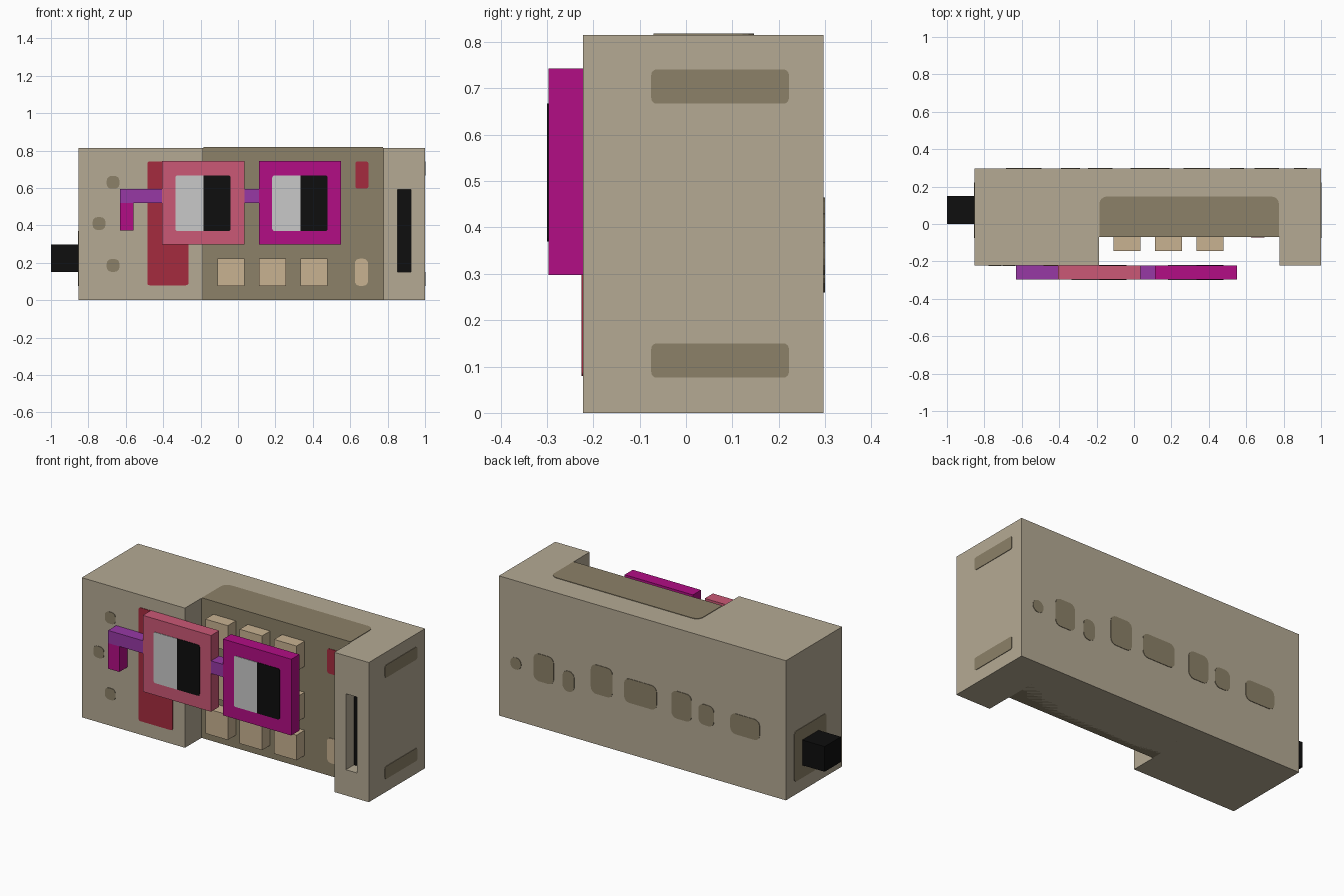
import bpy, bmesh, math
from mathutils import Vector

if "Cube" in bpy.data.objects:
    bpy.data.objects.remove(bpy.data.objects["Cube"])


def material(name, rgb):
    lin = [((c / 255 + 0.055) / 1.055) ** 2.4 if c > 10 else c / 255 / 12.92 for c in rgb]
    m = bpy.data.materials.new(name)
    m.diffuse_color = (*lin, 1)
    m.use_nodes = True
    m.node_tree.nodes["Principled BSDF"].inputs["Base Color"].default_value = m.diffuse_color
    return m


BEIGE = material("beige", (181, 170, 148))
OLIVE = material("dark_olive", (140, 129, 104))
BLACK = material("black", (14, 14, 14))
RED = material("red", (165, 43, 63))
PINK = material("pink", (203, 88, 118))
MAGENTA = material("magenta", (178, 13, 133))
PURPLE = material("purple", (151, 56, 165))
GREY = material("light_grey", (201, 201, 201))
TAN = material("tan", (200, 178, 145))


def finish(name, bm, *mats):
    bmesh.ops.recalc_face_normals(bm, faces=bm.faces)
    me = bpy.data.meshes.new(name)
    bm.to_mesh(me)
    bm.free()
    for m in mats:
        me.materials.append(m)
    ob = bpy.data.objects.new(name, me)
    bpy.context.collection.objects.link(ob)
    return ob


def box(name, x, y, z, *mats):
    """Box from (min, max) pairs."""
    bm = bmesh.new()
    bmesh.ops.create_cube(bm, size=1)
    for v in bm.verts:
        v.co = Vector([(r[0] + r[1]) / 2 + c * (r[1] - r[0]) for r, c in zip((x, y, z), v.co)])
    return finish(name, bm, *mats)


def plate(name, axis, pos, u, v, mat, radii=0.02, t=0.003):
    """Thin rounded plate lying on the plane axis = pos.
    radii: one value or four, from the (u max, v max) corner anticlockwise."""
    if not isinstance(radii, tuple):
        radii = (radii,) * 4
    pts = []
    for k, (cu, cv) in enumerate([(1, 1), (-1, 1), (-1, -1), (1, -1)]):
        r = radii[k]
        eu, ev = u[cu > 0] - cu * r, v[cv > 0] - cv * r
        for i in range(5 if r else 1):
            a = (k + i / 4) * math.pi / 2
            pts.append((eu + r * math.cos(a), ev + r * math.sin(a)))
    bm = bmesh.new()
    place = {"x": lambda p, d: (pos + d, p[0], p[1]),
             "y": lambda p, d: (p[0], pos + d, p[1]),
             "z": lambda p, d: (p[0], p[1], pos + d)}[axis]
    low, high = [[bm.verts.new(place(p, d)) for p in pts] for d in (-t, t)]
    bm.faces.new(low)
    bm.faces.new(high)
    n = len(pts)
    for i in range(n):
        j = (i + 1) % n
        bm.faces.new((low[i], low[j], high[j], high[i]))
    return finish(name, bm, mat)


# Body dimensions
H, FRONT, BACK, FLOOR = 0.815, -0.222, 0.297, -0.07
SLOT_BACK = FRONT + 0.074

# Body: block with a notch across the front, extruded upward
bm = bmesh.new()
outline = [(-0.853, FRONT), (-0.187, FRONT), (-0.187, FLOOR), (0.777, FLOOR),
           (0.777, FRONT), (1, FRONT), (1, BACK), (-0.853, BACK)]
base = bm.faces.new([bm.verts.new((x, y, 0)) for x, y in outline])
top = bmesh.ops.extrude_face_region(bm, geom=[base])["geom"]
bmesh.ops.translate(bm, vec=(0, 0, H), verts=[g for g in top if isinstance(g, bmesh.types.BMVert)])
body = finish("body", bm, BEIGE, OLIVE, BLACK)

# Slot cut into the right pillar
cutter = box("slot_cutter", (0.852, 0.925), (FRONT - 0.1, SLOT_BACK), (0.15, 0.593), BEIGE)
mod = body.modifiers.new("slot", "BOOLEAN")
mod.operation, mod.solver, mod.object = "DIFFERENCE", "EXACT", cutter
bpy.context.view_layer.objects.active = body
bpy.ops.object.modifier_apply(modifier=mod.name)
bpy.data.objects.remove(cutter)
for f in body.data.polygons:
    if f.normal.y < -0.9:
        if abs(f.center.y - FLOOR) < 0.01:
            f.material_index = 1
        elif abs(f.center.y - SLOT_BACK) < 0.01:
            f.material_index = 2

# Dark patches on the top and underside
for name, z in (("top_patch", H), ("bottom_patch", 0.003)):
    plate(name, "z", z, (-0.185, 0.775), (FLOOR, 0.147), OLIVE, (0.04, 0.04, 0, 0))

# Keypad: three columns by three rows
for x in (-0.11, 0.112, 0.334):
    for z in (0.075, 0.297, 0.595):
        box("key", (x, x + 0.145), (-0.144, FLOOR), (z, z + 0.147), TAN)

# Marks beside the keypad and the red panel on the left
plate("tan_mark", "y", FLOOR, (0.625, 0.695), (0.077, 0.222), TAN, 0.025)
plate("red_mark", "y", FLOOR, (0.627, 0.697), (0.597, 0.742), RED, 0.012)
plate("red_panel", "y", FRONT, (-0.485, -0.265), (0.08, 0.742), RED, 0.012)

# Dots on the front
for x, z in ((-0.668, 0.63), (-0.743, 0.41), (-0.668, 0.186)):
    plate("front_dot", "y", FRONT, (x - 0.034, x + 0.034), (z - 0.034, z + 0.034), OLIVE, 0.025)

# Vents on the right end
for z in (0.076, 0.667):
    plate("side_vent", "x", 1, (-0.075, 0.222), (z, z + 0.074), OLIVE, 0.012)

# Plug on the left end with its surround
plate("plug_surround", "x", -0.853, (-0.075, 0.222), (0.076, 0.37), OLIVE, 0.02)
box("plug", (-1, -0.853), (0, 0.15), (0.15, 0.297), BLACK)

# Plain rounded marks along the back
for x, z, w, h in ((0.89, 0.333, 0.07, 0.07), (0.71, 0.35, 0.13, 0.16), (0.55, 0.32, 0.075, 0.12),
                   (0.335, 0.38, 0.14, 0.17), (0.085, 0.37, 0.21, 0.14), (-0.18, 0.37, 0.13, 0.16),
                   (-0.34, 0.36, 0.1, 0.12), (-0.59, 0.36, 0.19, 0.12)):
    plate("back_mark", "y", BACK, (x - w / 2, x + w / 2), (z - h / 2, z + h / 2), OLIVE, 0.034)

# Glasses: square frames with half grey, half black lenses
G = (-0.297, FRONT)
for x, mat in ((-0.407, PINK), (0.111, MAGENTA)):
    box("glasses_frame", (x, x + 0.441), G, (0.298, 0.743), mat)
    for y in G:
        plate("lens_grey", "y", y, (x + 0.072, x + 0.222), (0.37, 0.667), GREY, (0, 0.012, 0.012, 0))
        plate("lens_black", "y", y, (x + 0.222, x + 0.368), (0.37, 0.667), BLACK, (0.012, 0, 0, 0.012))

# Bridge, temple arm and its hooked end
box("glasses_bridge", (0.034, 0.111), G, (0.521, 0.595), PURPLE)
box("glasses_arm", (-0.631, -0.407), G, (0.521, 0.595), PURPLE)
box("glasses_arm_end", (-0.631, -0.558), G, (0.372, 0.521), MAGENTA)
